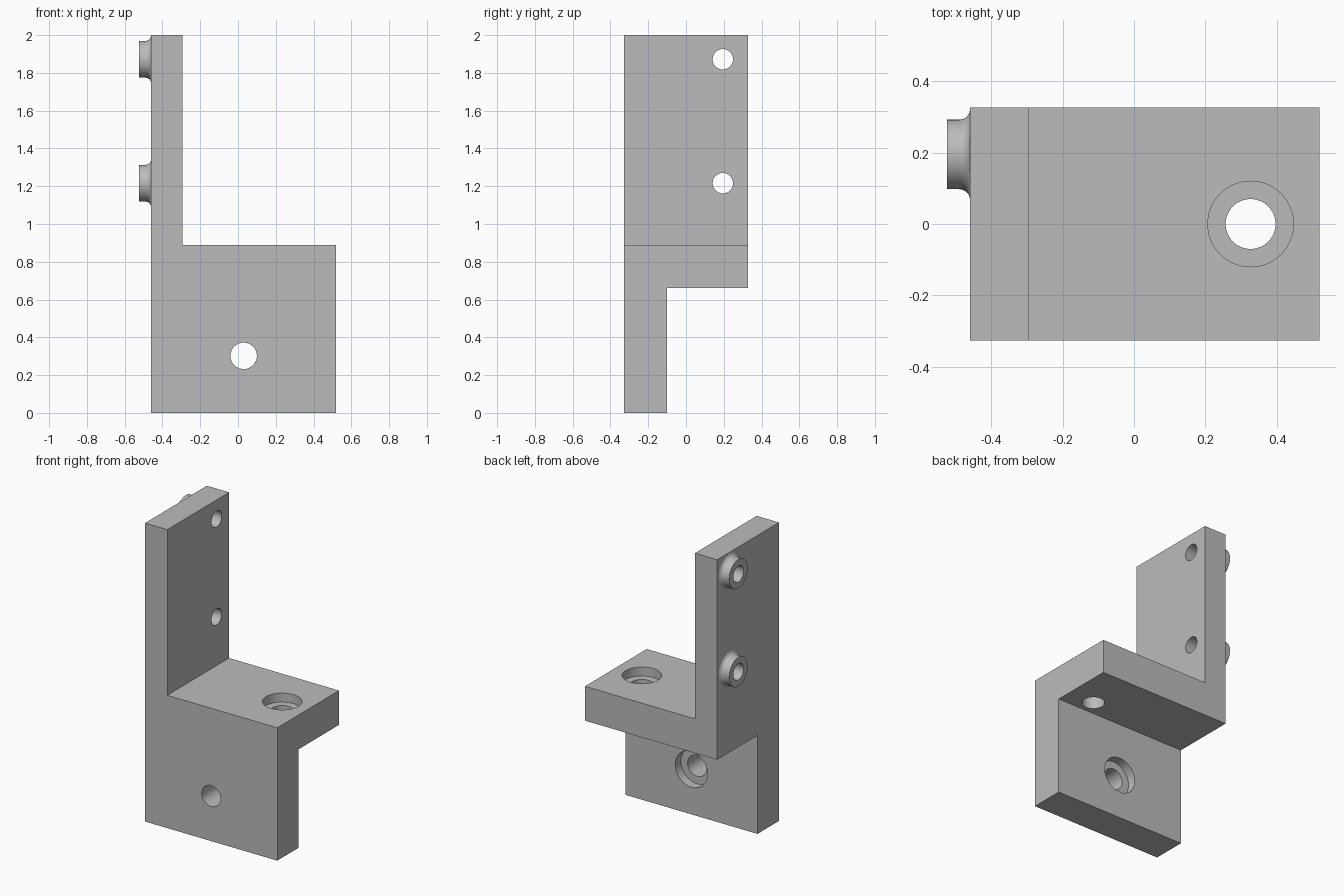
import bpy, bmesh
from math import pi, cos, sin, radians
from mathutils import Matrix, Vector

cube = bpy.data.objects.get("Cube")
if cube:
    bpy.data.objects.remove(cube, do_unlink=True)

grey = bpy.data.materials.new("plain_grey")
grey.use_nodes = True
COLOUR = (0.5, 0.5, 0.5, 1)
grey.diffuse_color = COLOUR
grey.node_tree.nodes["Principled BSDF"].inputs["Base Color"].default_value = COLOUR

# Plate edges shared by several parts
LEFT, INNER, RIGHT = -0.46, -0.295, 0.52
DEPTH, WEB_BACK = 0.327, -0.10
SHELF_LOW, SHELF_TOP, TOP = 0.66, 0.89, 2.0
SEGMENTS = 64


def to_object(name, bm):
    bmesh.ops.recalc_face_normals(bm, faces=bm.faces)
    mesh = bpy.data.meshes.new(name)
    bm.to_mesh(mesh)
    bm.free()
    mesh.materials.append(grey)
    obj = bpy.data.objects.new(name, mesh)
    bpy.context.collection.objects.link(obj)
    return obj


def activate(obj):
    bpy.ops.object.select_all(action='DESELECT')
    obj.select_set(True)
    bpy.context.view_layer.objects.active = obj


def extrude_profile(name, points, vector):
    bm = bmesh.new()
    face = bm.faces.new([bm.verts.new(p) for p in points])
    made = bmesh.ops.extrude_face_region(bm, geom=[face], use_keep_orig=True)
    verts = [v for v in made["geom"] if isinstance(v, bmesh.types.BMVert)]
    bmesh.ops.translate(bm, verts=verts, vec=vector)
    return to_object(name, bm)


def lathe(name, profile, centre, axis, closed=False):
    """Spin (radius, height) points about an axis through centre."""
    bm = bmesh.new()
    verts = [bm.verts.new((r, 0, h)) for r, h in profile]
    edges = [bm.edges.new(pair) for pair in zip(verts, verts[1:])]
    bmesh.ops.spin(bm, geom=verts + edges, cent=(0, 0, 0), axis=(0, 0, 1),
                   angle=2 * pi, steps=SEGMENTS)
    bmesh.ops.remove_doubles(bm, verts=bm.verts, dist=1e-5)
    if closed:
        bmesh.ops.holes_fill(bm, edges=[e for e in bm.edges if e.is_boundary])
    turn = Vector((0, 0, 1)).rotation_difference(Vector(axis)).to_matrix().to_4x4()
    bm.transform(Matrix.Translation(centre) @ turn)
    return to_object(name, bm)


def cut(target, cutter):
    cutter.hide_render = True
    mod = target.modifiers.new("cut", 'BOOLEAN')
    mod.operation, mod.solver, mod.object = 'DIFFERENCE', 'EXACT', cutter
    activate(target)
    bpy.ops.object.modifier_apply(modifier=mod.name)
    bpy.data.objects.remove(cutter, do_unlink=True)


# Bracket: L-shaped outline run from front to back
outline = [(LEFT, 0), (RIGHT, 0), (RIGHT, SHELF_TOP), (INNER, SHELF_TOP),
           (INNER, TOP), (LEFT, TOP)]
bracket = extrude_profile("bracket", [(x, -DEPTH, z) for x, z in outline],
                          (0, 2 * DEPTH, 0))

# Open space below the shelf, behind the front plate
space = [(WEB_BACK, -1), (1, -1), (1, SHELF_LOW), (WEB_BACK, SHELF_LOW)]
cut(bracket, extrude_profile("space_cutter", [(-1, y, z) for y, z in space], (2, 0, 0)))

# Counterbored screw holes in the shelf and the front plate
BORE, HEAD, SINK = 0.07, 0.12, 0.06
screw = [(BORE, -0.4), (BORE, -SINK), (HEAD, -SINK), (HEAD, 0.05)]
for centre, axis in (((0.327, 0, SHELF_TOP), (0, 0, 1)),
                     ((0.03, WEB_BACK, 0.302), (0, 1, 0))):
    cut(bracket, lathe("screw_cutter", screw, centre, axis, closed=True))

# Hollow bosses with flared feet, and their holes through the upright
PIN, BOSS, FILLET, HEIGHT = 0.054, 0.0975, 0.03, 0.065
arc = [pi / 2 * i / 8 for i in range(9)]
flare = [(BOSS + FILLET * (1 - sin(a)), FILLET * (1 - cos(a))) for a in arc]
boss_profile = flare + [(BOSS, HEIGHT), (PIN, HEIGHT), (PIN, 0)]
parts = [bracket]
for label, z in (("upper", 1.872), ("lower", 1.216)):
    centre = (LEFT, 0.195, z)
    hole = [(PIN, -0.4), (PIN, 0.05)]
    cut(bracket, lathe("pin_cutter", hole, centre, (-1, 0, 0), closed=True))
    parts.append(lathe(label + "_boss", boss_profile, centre, (-1, 0, 0)))

# Smooth round walls, sharp plate edges
for part in parts:
    activate(part)
    bpy.ops.object.shade_smooth_by_angle(angle=radians(30))
